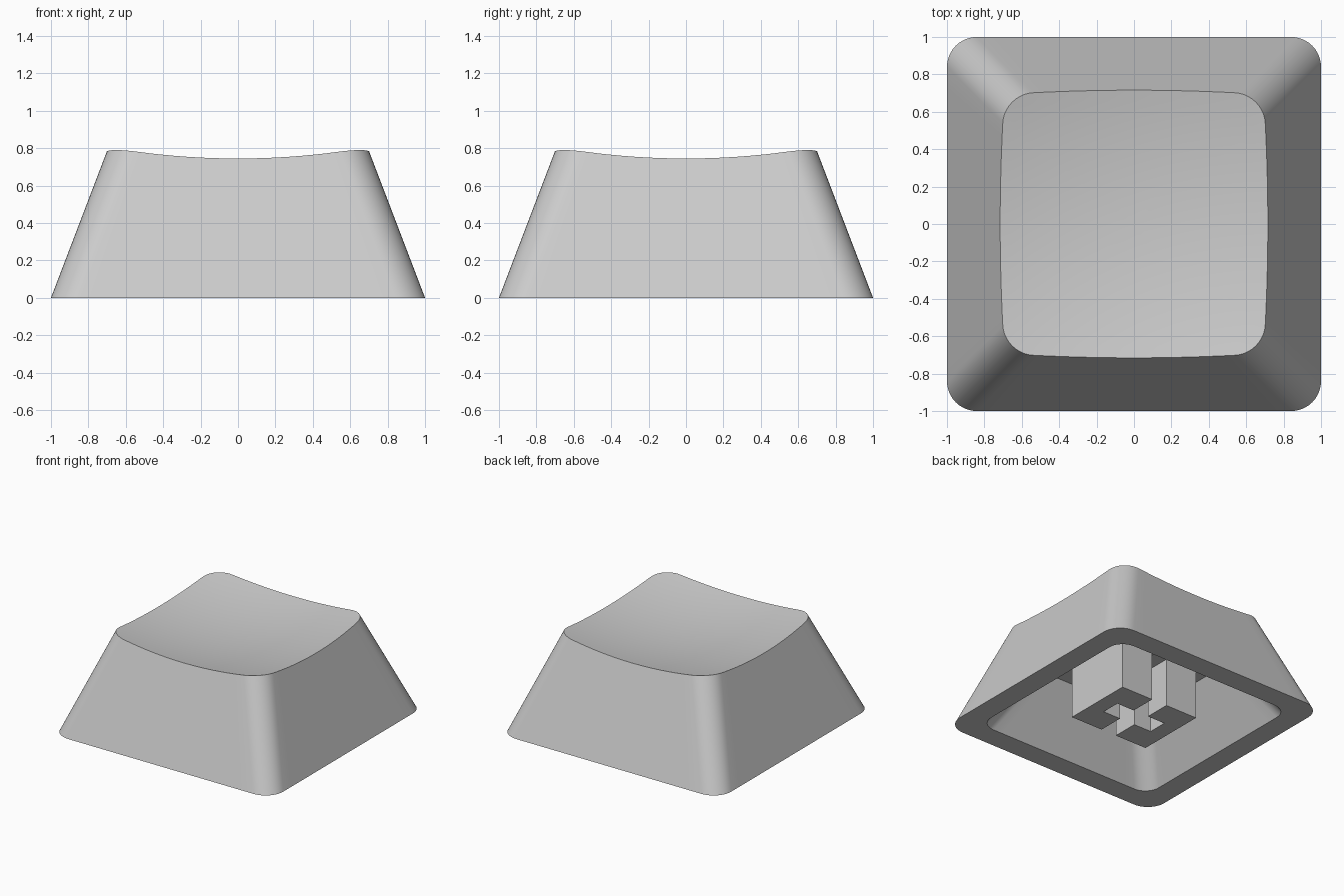
import bpy, bmesh, math
from mathutils import Vector

if "Cube" in bpy.data.objects:
    bpy.data.objects.remove(bpy.data.objects["Cube"])

TAPER = 0.382        # inward lean of the walls per unit of height
RADIUS = 0.16        # corner radius of the outer wall
CEILING = 0.47       # height of the hollow underside
RIM = 0.82           # half width of the opening underneath
ROOF = 0.54          # half width of the hollow at its ceiling

plastic = bpy.data.materials.new("grey plastic")
plastic.use_nodes = True
colour = (0.6, 0.6, 0.6, 1)
plastic.diffuse_color = colour
plastic.node_tree.nodes["Principled BSDF"].inputs["Base Color"].default_value = colour


def dish(x, y):
    """Height of the scooped top."""
    return 0.676 + 0.134 * (x * x + y * y)


def ring_points(half, radius, arc=10, side=16):
    """Rounded square outline, as a corner arc and a straight side turned four times."""
    c = half - radius
    quarter = [(c + radius * math.cos(a), c + radius * math.sin(a))
               for a in (math.pi / 2 * i / arc for i in range(arc + 1))]
    quarter += [(c - 2 * c * i / side, half) for i in range(1, side)]
    points = []
    for _ in range(4):
        points += quarter
        quarter = [(-y, x) for x, y in quarter]
    return points


def add_ring(bm, points):
    return [bm.verts.new(p) for p in points]


def bridge(bm, a, b):
    n = len(a)
    for i in range(n):
        j = (i + 1) % n
        bm.faces.new((a[i], a[j], b[j], b[i]))


def finish(obj):
    obj.data.materials.append(plastic)
    bpy.ops.object.select_all(action='DESELECT')
    obj.select_set(True)
    bpy.context.view_layer.objects.active = obj
    bpy.ops.object.shade_smooth_by_angle(angle=math.radians(30))


def build_cap():
    bm = bmesh.new()
    # Outer wall, whose top edge follows the dish
    base = ring_points(1, RADIUS)
    edge = []
    for i in range(len(base)):
        z = 0.75
        for _ in range(8):
            x, y = ring_points(1 - TAPER * z, RADIUS)[i]
            z = dish(x, y)
        edge.append(Vector((x, y, z)))
    bottom = add_ring(bm, [(x, y, 0) for x, y in base])
    top = add_ring(bm, edge)
    bridge(bm, bottom, top)
    # Scooped top, in shrinking rings
    steps = 12
    for s in range(steps - 1, 0, -1):
        k = s / steps
        inner = add_ring(bm, [(p.x * k, p.y * k, dish(p.x * k, p.y * k)) for p in edge])
        bridge(bm, top, inner)
        top = inner
    centre = bm.verts.new((0, 0, dish(0, 0)))
    for i in range(len(top)):
        bm.faces.new((top[i], top[(i + 1) % len(top)], centre))
    # Rim, inner wall and flat ceiling
    mouth = add_ring(bm, [(x, y, 0) for x, y in ring_points(RIM, 0.13)])
    roof = add_ring(bm, [(x, y, CEILING) for x, y in ring_points(ROOF, 0.13)])
    bridge(bm, bottom, mouth)
    bridge(bm, mouth, roof)
    bm.faces.new(roof)
    bmesh.ops.recalc_face_normals(bm, faces=bm.faces)
    mesh = bpy.data.meshes.new("cap_shell")
    bm.to_mesh(mesh)
    bm.free()
    obj = bpy.data.objects.new("cap_shell", mesh)
    bpy.context.collection.objects.link(obj)
    finish(obj)


def box(name, x, y, z0, z1):
    """Centred block with half sizes x and y."""
    bpy.ops.mesh.primitive_cube_add(size=2, location=(0, 0, 0))
    obj = bpy.context.object
    obj.name = name
    for v in obj.data.vertices:
        v.co = (v.co.x * x, v.co.y * y, z1 if v.co.z > 0 else z0)
    return obj


build_cap()

# Mounting stem with a cross-shaped socket, open at front and back
stem = box("mounting_stem", 0.36, 0.295, 0, CEILING + 0.01)
for x, y in ((0.07, 0.5), (0.23, 0.08)):
    cutter = box("socket_cutter", x, y, -0.1, 0.40)
    cutter.hide_render = True
    mod = stem.modifiers.new("socket", 'BOOLEAN')
    mod.operation = 'DIFFERENCE'
    mod.solver = 'EXACT'
    mod.object = cutter
    bpy.context.view_layer.objects.active = stem
    bpy.ops.object.modifier_apply(modifier=mod.name)
    bpy.data.objects.remove(cutter)
finish(stem)
